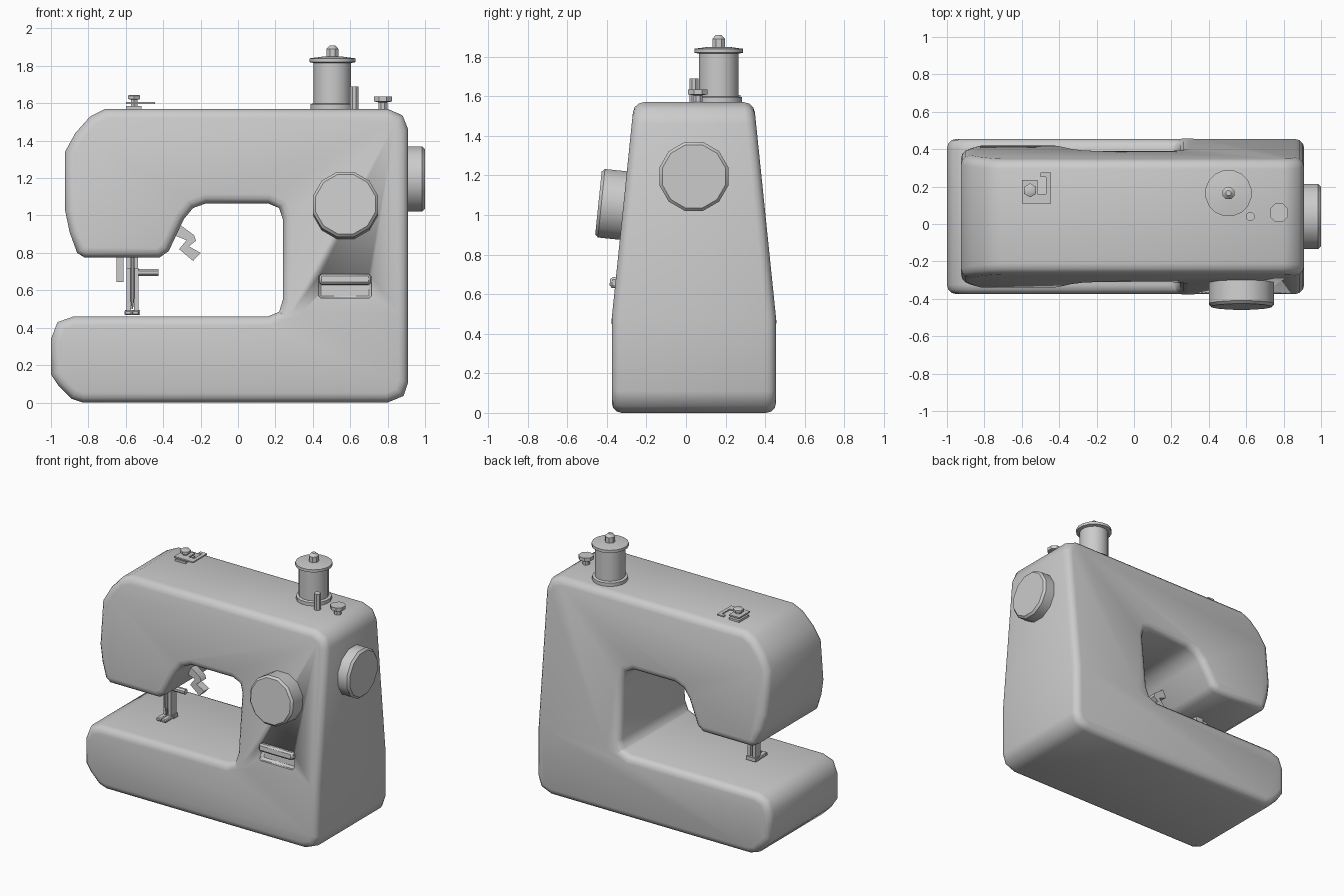
import bpy, bmesh, math
from mathutils import Matrix, Vector

if "Cube" in bpy.data.objects:
    bpy.data.objects.remove(bpy.data.objects["Cube"])

CY = 0.04                                   # middle of the body in y
TILT = math.atan(0.11 / 1.07)               # slope of the front face


def half_width(z):
    return 0.415 if z <= 0.48 else 0.415 - 0.11 * (z - 0.48) / 1.07


def finish(name, bm, angle=40):
    bmesh.ops.recalc_face_normals(bm, faces=bm.faces[:])
    me = bpy.data.meshes.new(name)
    bm.to_mesh(me)
    bm.free()
    ob = bpy.data.objects.new(name, me)
    bpy.context.collection.objects.link(ob)
    bpy.ops.object.select_all(action='DESELECT')
    bpy.context.view_layer.objects.active = ob
    ob.select_set(True)
    bpy.ops.object.shade_smooth_by_angle(angle=math.radians(angle))
    return ob


def prism(pts, a, b, axis='Y'):
    """Extrude a 2D outline from a to b along Y (outline xz) or Z (outline xy)."""
    bm = bmesh.new()
    put = (lambda p: (p[0], a, p[1])) if axis == 'Y' else (lambda p: (p[0], p[1], a))
    f = bm.faces.new([bm.verts.new(put(p)) for p in pts])
    r = bmesh.ops.extrude_face_region(bm, geom=[f])
    d = Vector((0, b - a, 0)) if axis == 'Y' else Vector((0, 0, b - a))
    bmesh.ops.translate(bm, vec=d, verts=[v for v in r['geom'] if isinstance(v, bmesh.types.BMVert)])
    return bm


def lathe(name, rings, n, loc, rot=Matrix()):
    """Stack of (radius, height) rings with n sides, capped at both ends."""
    bm = bmesh.new()
    loops = [[bm.verts.new((r * math.cos(math.tau * (i + .5) / n),
                            r * math.sin(math.tau * (i + .5) / n), h)) for i in range(n)]
             for r, h in rings]
    for p, q in zip(loops, loops[1:]):
        for i in range(n):
            j = (i + 1) % n
            bm.faces.new((p[i], p[j], q[j], q[i]))
    bm.faces.new(loops[0])
    bm.faces.new(loops[-1])
    bm.transform(Matrix.Translation(loc) @ rot)
    return finish(name, bm)


def box(name, x, y, z, bevel=0.0, rot=0.0):
    bm = bmesh.new()
    bmesh.ops.create_cube(bm, size=1)
    bm.transform(Matrix.Diagonal((x[1] - x[0], y[1] - y[0], z[1] - z[0], 1)))
    if bevel:
        bmesh.ops.bevel(bm, geom=bm.edges[:], offset=bevel, segments=1, affect='EDGES')
    mid = [(k[0] + k[1]) / 2 for k in (x, y, z)]
    bm.transform(Matrix.Translation(mid) @ Matrix.Rotation(rot, 4, 'X'))
    return finish(name, bm)


# Body: C-shaped outline, tapered above the bed, rounded rims
outline = [(-1, .15), (-.96, .09), (-.89, .02), (-.83, 0), (.80, 0), (.885, .035), (.91, .11),
           (.91, 1.46), (.88, 1.535), (.80, 1.57), (-.71, 1.57), (-.79, 1.53), (-.87, 1.44),
           (-.925, 1.34), (-.925, 1.03), (-.90, .91), (-.86, .80), (-.82, .775), (-.42, .775),
           (-.37, .81), (-.29, .98), (-.24, 1.04), (-.17, 1.065), (.16, 1.065), (.22, 1.04),
           (.24, .98), (.24, .55), (.22, .485), (.16, .46), (-.88, .46), (-.965, .43), (-1, .34)]
bm = prism(outline, -1, 1)
bmesh.ops.bisect_plane(bm, geom=bm.verts[:] + bm.edges[:] + bm.faces[:],
                       plane_co=(0, 0, .48), plane_no=(0, 0, 1))
for v in bm.verts:
    v.co.y = CY + v.co.y * half_width(v.co.z)
bmesh.ops.recalc_face_normals(bm, faces=bm.faces[:])
rim = [e for e in bm.edges if len(e.link_faces) == 2
       and sorted(abs(f.normal.y) > .7 for f in e.link_faces) == [False, True]]
bmesh.ops.bevel(bm, geom=rim, offset=.05, segments=3, profile=.5,
                affect='EDGES', clamp_overlap=False)
body = finish('body', bm, 50)

# Recess for the reverse lever
cutter = box('lever_recess_cutter', (.43, .715), (-.45, -.325), (.56, .69), .015, -TILT)
cutter.hide_render = True
cutter.hide_viewport = True
mod = body.modifiers.new('recess', 'BOOLEAN')
mod.object = cutter
mod.solver = 'EXACT'
box('reverse_lever', (.435, .71), (-.385, -.32), (.63, .685), .012, -TILT)

# Stitch dial and handwheel
face_out = Matrix.Rotation(math.pi / 2 - TILT, 4, 'X')
lathe('stitch_dial', [(.18, -.02), (.18, .11), (.165, .125)], 12, (.575, -.318, 1.048), face_out)
lathe('handwheel', [(.18, 0), (.18, .115), (.165, .13)], 12, (.87, CY, 1.195),
      Matrix.Rotation(math.pi / 2, 4, 'Y'))

# Thread spool with its pin
lathe('spool', [(.12, 1.565), (.12, 1.595), (.102, 1.6), (.102, 1.815),
                (.125, 1.82), (.125, 1.84), (.05, 1.85)], 16, (.505, .165, 0))
lathe('spool_pin', [(.035, 1.83), (.035, 1.89), (.015, 1.91)], 8, (.505, .165, 0))

# Bobbin winder pin and stopper
lathe('bobbin_pin', [(.024, 1.55), (.024, 1.69)], 8, (.622, .04, 0))
lathe('bobbin_stopper', [(.025, 1.55), (.025, 1.605), (.053, 1.61), (.053, 1.635)], 8, (.775, .06, 0))

# Thread guide on top
box('guide_base', (-.6, -.515), (.12, .235), (1.56, 1.585))
lathe('guide_screw', [(.02, 1.57), (.02, 1.62), (.037, 1.622), (.037, 1.64), (.03, 1.645)], 6,
      (-.555, .18, 0))
finish('guide_hook', prism([(-.6, .11), (-.445, .11), (-.445, .275), (-.5, .275), (-.5, .25),
                            (-.47, .25), (-.47, .16), (-.515, .16), (-.515, .235), (-.6, .235)],
                           1.597, 1.607, 'Z'))

# Presser bar, needle, clamp and foot
box('presser_bar', (-.595, -.535), (.0, .045), (.68, .82))
for i, x in enumerate((-.585, -.545)):
    box(f'foot_shank_{i}', (x - .012, x + .012), (-.02, .04), (.49, .72))
    box(f'foot_toe_{i}', (x - .022, x + .016), (-.09, .05), (.468, .492), .005)
box('foot_plate', (-.605, -.525), (.0, .05), (.468, .495))
lathe('needle', [(.004, .5), (.012, .56), (.012, .82)], 8, (-.565, -.03, 0))
lathe('clamp_screw', [(.02, 0), (.02, .14)], 8, (-.565, 0, .695),
      Matrix.Rotation(math.pi / 2, 4, 'Y'))
box('needle_threader', (-.65, -.612), (-.02, .02), (.645, .82))

# Presser foot lever under the arm
finish('presser_lever', prism([(-.37, .94), (-.31, .95), (-.235, .895), (-.225, .865), (-.262, .835),
                               (-.2, .80), (-.24, .757), (-.315, .82), (-.275, .868), (-.33, .89)],
                              -.11, -.05))
